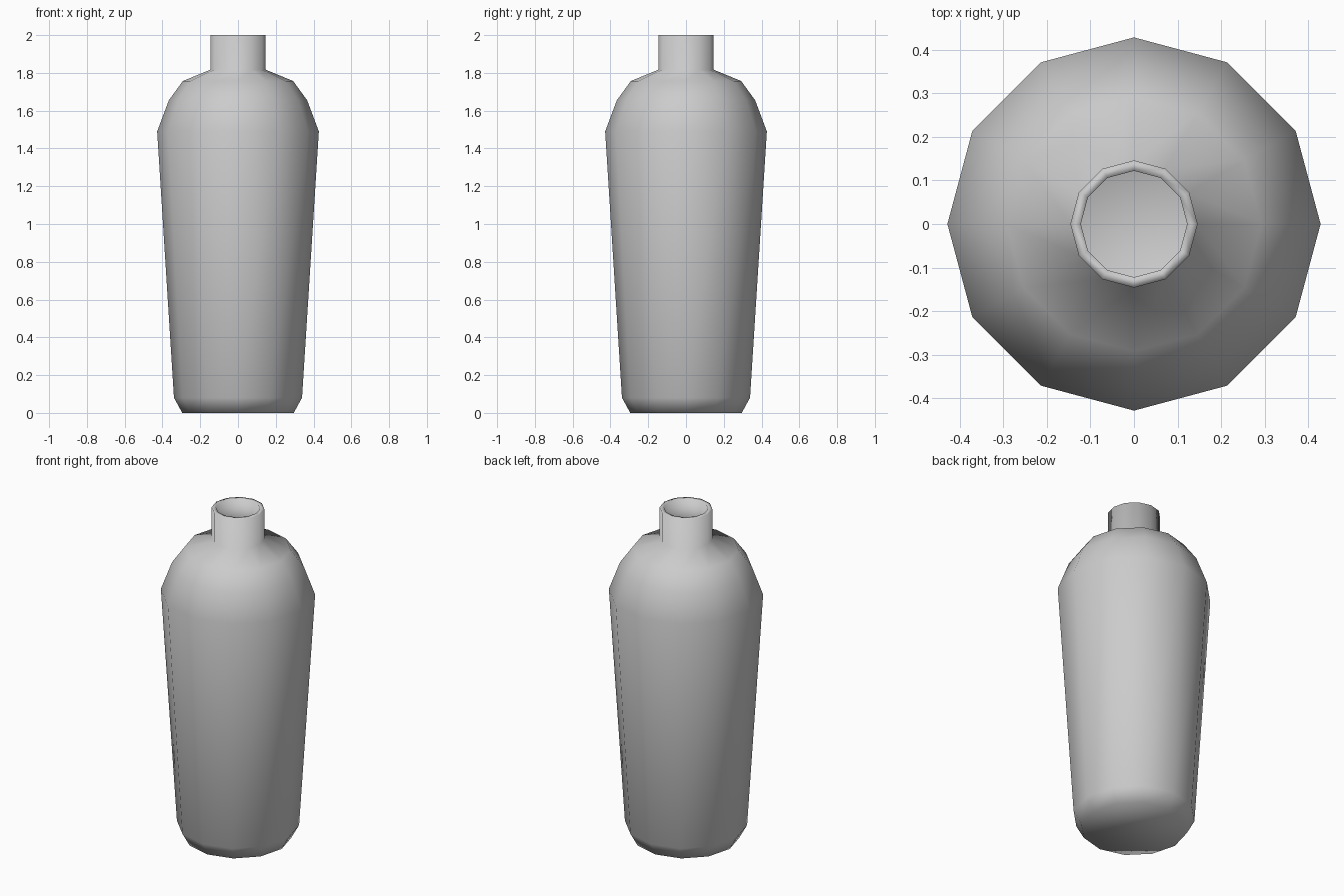
import bpy, bmesh
from math import cos, sin, pi

if "Cube" in bpy.data.objects:
    bpy.data.objects.remove(bpy.data.objects["Cube"])

SIDES = 12

# Outer wall from foot to rim, then inner wall back down to the inside floor
profile = [
    (0.295, 0.0), (0.339, 0.08), (0.428, 1.49), (0.366, 1.655), (0.292, 1.757),
    (0.146, 1.817), (0.146, 2.0),
    (0.122, 2.0), (0.122, 1.80), (0.277, 1.738), (0.345, 1.643), (0.404, 1.487),
    (0.316, 0.087), (0.282, 0.024),
]


def lathe(name, points, sides):
    """Revolve a profile around z and cap both ends."""
    bm = bmesh.new()
    rings = [[bm.verts.new((r * cos(2 * pi * i / sides), r * sin(2 * pi * i / sides), z))
              for i in range(sides)] for r, z in points]
    for low, high in zip(rings, rings[1:]):
        for i in range(sides):
            j = (i + 1) % sides
            bm.faces.new((low[i], low[j], high[j], high[i]))
    bm.faces.new(rings[0][::-1])
    bm.faces.new(rings[-1])
    for face in bm.faces:
        face.smooth = True
    mesh = bpy.data.meshes.new(name)
    bm.to_mesh(mesh)
    bm.free()
    obj = bpy.data.objects.new(name, mesh)
    bpy.context.collection.objects.link(obj)
    return obj


# Hollow bottle
lathe("bottle", profile, SIDES)
